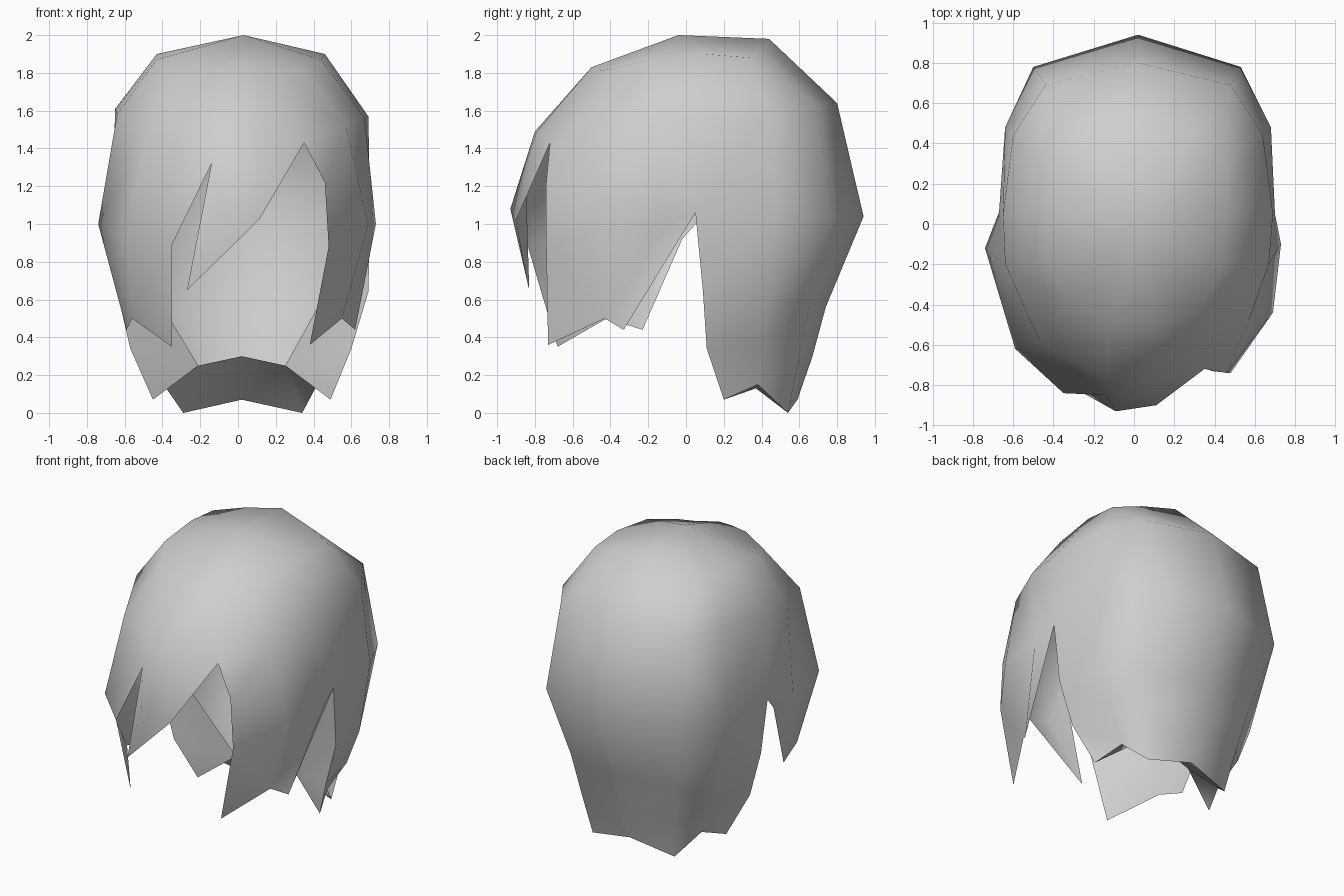
import bpy, bmesh
from mathutils import Vector

cube = bpy.data.objects.get("Cube")
if cube:
    bpy.data.objects.remove(cube)

grey = bpy.data.materials.new("hair grey")
grey.use_nodes = True
colour = (0.62, 0.62, 0.62, 1)
grey.diffuse_color = colour
grey.node_tree.nodes["Principled BSDF"].inputs["Base Color"].default_value = colour


def stitch(bm, a, b):
    """Fill the strip between two columns of points listed from top to bottom."""
    i = j = 0
    while i < len(a) - 1 or j < len(b) - 1:
        take_a = j == len(b) - 1 or (i < len(a) - 1 and a[i + 1][2] >= b[j + 1][2])
        tri = [a[i], b[j], a[i + 1] if take_a else b[j + 1]]
        if len(set(tri)) == 3:
            bm.faces.new([bm.verts.new(p) for p in tri])
        if take_a:
            i += 1
        else:
            j += 1


def sheet(name, panels):
    """Build one smooth open surface from panels of neighbouring columns."""
    bm = bmesh.new()
    for columns in panels:
        for a, b in zip(columns, columns[1:]):
            stitch(bm, a, b)
    bmesh.ops.remove_doubles(bm, verts=bm.verts, dist=0.0005)
    bmesh.ops.recalc_face_normals(bm, faces=bm.faces)
    # Point the surface away from the middle of the head
    middle = Vector((0, 0, 0.9))
    outward = sum(f.normal.dot(f.calc_center_median() - middle) for f in bm.faces)
    if outward < 0:
        bmesh.ops.reverse_faces(bm, faces=bm.faces)
    for f in bm.faces:
        f.smooth = True
    mesh = bpy.data.meshes.new(name)
    bm.to_mesh(mesh)
    bm.free()
    mesh.materials.append(grey)
    bpy.context.collection.objects.link(bpy.data.objects.new(name, mesh))


crown = (0.03, -0.04, 2.0)

# Points above each notch, shared by the panels on both sides
left_notch = [crown, (0.46, 0.1, 1.9), (0.69, 0.05, 1.57), (0.70, 0.05, 1.06)]
right_notch = [crown, (-0.43, 0.1, 1.9), (-0.65, 0.05, 1.61), (-0.67, 0.06, 1.01)]
fringe_left_notch = [crown, (0.24, -0.46, 1.81), (0.35, -0.72, 1.43)]
fringe_right_notch = [crown, (-0.12, -0.49, 1.82), (-0.14, -0.78, 1.49), (-0.14, -0.85, 1.32)]

# Rear edges of the side notches and the hem of the nape
left_edge = [(0.69, 0.09, 0.64), (0.60, 0.11, 0.34), (0.49, 0.20, 0.07)]
right_edge = [(-0.64, 0.09, 0.64), (-0.57, 0.11, 0.34), (-0.45, 0.20, 0.07)]
hem_left, hem_mid, hem_right = (0.34, 0.54, 0.0), (0.02, 0.59, 0.07), (-0.29, 0.54, 0.0)
dip_left, dip_right = (0.42, 0.38, 0.15), (-0.38, 0.37, 0.13)

# Long back panel, from left notch to right notch
back = [
    left_notch + left_edge,
    [crown, (0.46, 0.34, 1.88), (0.64, 0.44, 1.60), (0.68, 0.48, 1.05),
     (0.64, 0.42, 0.6), (0.55, 0.41, 0.36), dip_left],
    [crown, (0.27, 0.40, 1.93), (0.48, 0.69, 1.62), (0.53, 0.78, 1.04),
     (0.43, 0.65, 0.56), (0.39, 0.60, 0.3), hem_left],
    [crown, (0.03, 0.44, 1.98), (0.02, 0.80, 1.64), (0.02, 0.94, 1.04),
     (0.02, 0.74, 0.56), (0.02, 0.67, 0.3), hem_mid],
    [crown, (-0.23, 0.40, 1.93), (-0.44, 0.69, 1.62), (-0.50, 0.78, 1.04),
     (-0.39, 0.65, 0.56), (-0.34, 0.60, 0.3), hem_right],
    [crown, (-0.43, 0.34, 1.88), (-0.60, 0.44, 1.62), (-0.64, 0.48, 1.05),
     (-0.60, 0.42, 0.6), (-0.51, 0.41, 0.36), dip_right],
    right_notch + right_edge,
]

# Left side lock
left_side = [
    left_notch + [(0.62, -0.33, 0.44)],
    [crown, (0.44, -0.2, 1.87), (0.67, -0.2, 1.56), (0.73, -0.10, 1.0), (0.62, -0.33, 0.44)],
    [crown, (0.34, -0.40, 1.82), (0.57, -0.48, 1.52), (0.69, -0.44, 1.0), (0.55, -0.43, 0.50)],
    fringe_left_notch + [(0.46, -0.74, 1.22), (0.48, -0.74, 0.88), (0.38, -0.73, 0.36)],
]

# Swept centre lock
tip = (-0.27, -0.83, 0.65)
fringe = [
    fringe_left_notch + [(0.11, -0.90, 1.02)],
    [crown, (0.1, -0.5, 1.83), (0.11, -0.79, 1.49), (0.11, -0.90, 1.02), tip],
    [crown, (0.0, -0.5, 1.83), (-0.02, -0.80, 1.49), (-0.09, -0.93, 1.08), tip],
    fringe_right_notch + [tip],
]

# Right side lock
right_side = [
    fringe_right_notch + [(-0.35, -0.84, 0.89), (-0.35, -0.68, 0.35)],
    [crown, (-0.33, -0.38, 1.80), (-0.47, -0.58, 1.49), (-0.59, -0.62, 0.93), (-0.56, -0.42, 0.50)],
    [crown, (-0.43, -0.18, 1.87), (-0.64, -0.2, 1.58), (-0.74, -0.12, 1.0), (-0.59, -0.23, 0.44)],
    right_notch + [(-0.66, -0.02, 0.92), (-0.59, -0.23, 0.44)],
]

sheet("hair_shell", [back, left_side, fringe, right_side])

# Inner collar: side flaps from the notches, and an underside folded in from the hem
fold_left, fold_mid, fold_right = (0.25, 0.28, 0.25), (0.02, 0.31, 0.30), (-0.21, 0.28, 0.25)
sheet("left_collar_flap", [[[fold_left], left_notch[-1:] + left_edge]])
sheet("right_collar_flap", [[[fold_right], right_notch[-1:] + right_edge]])
sheet("nape_underside", [
    [[fold_left], [left_edge[-1], dip_left, hem_left]],
    [[fold_left, hem_left], [fold_mid, hem_mid], [fold_right, hem_right]],
    [[fold_right], [right_edge[-1], dip_right, hem_right]],
])
